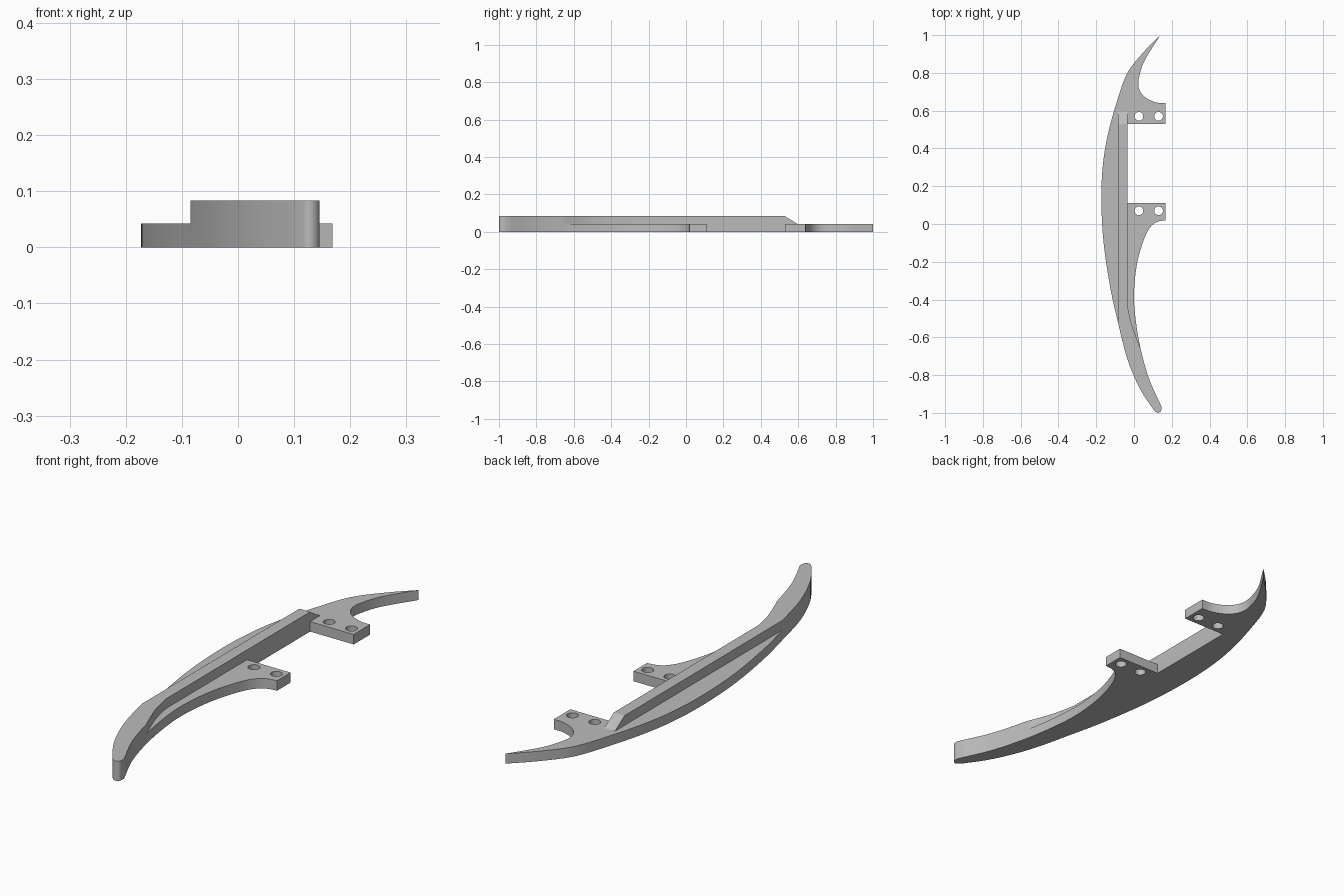
import bpy, bmesh, math
from mathutils import Vector

cube = bpy.data.objects.get("Cube")
if cube:
    bpy.data.objects.remove(cube)

PLATE, TOP = 0.042, 0.083

grey = bpy.data.materials.new("plain grey")
grey.use_nodes = True
grey.diffuse_color = (0.5, 0.5, 0.5, 1)
grey.node_tree.nodes["Principled BSDF"].inputs["Base Color"].default_value = (0.5, 0.5, 0.5, 1)


def smooth_path(points, steps=4):
    """Catmull-Rom curve through the points."""
    p = [Vector(q) for q in points]
    p = [2 * p[0] - p[1]] + p + [2 * p[-1] - p[-2]]
    out = []
    for a, b, c, d in zip(p, p[1:], p[2:], p[3:]):
        for i in range(steps):
            t = i / steps
            out.append(0.5 * (2 * b + (c - a) * t + (2 * a - 5 * b + 4 * c - d) * t ** 2
                              + (3 * b - a - 3 * c + d) * t ** 3))
    return out + [p[-2]]


def prism(name, outline, low, high):
    bm = bmesh.new()
    face = bm.faces.new([bm.verts.new((q[0], q[1], low)) for q in outline])
    new = bmesh.ops.extrude_face_region(bm, geom=[face])["geom"]
    bmesh.ops.translate(bm, vec=(0, 0, high - low),
                        verts=[v for v in new if isinstance(v, bmesh.types.BMVert)])
    bmesh.ops.recalc_face_normals(bm, faces=bm.faces)
    mesh = bpy.data.meshes.new(name)
    bm.to_mesh(mesh)
    bm.free()
    mesh.materials.append(grey)
    obj = bpy.data.objects.new(name, mesh)
    bpy.context.collection.objects.link(obj)
    return obj


def combine(target, other, operation):
    mod = target.modifiers.new(operation.lower(), "BOOLEAN")
    mod.operation, mod.object, mod.solver = operation, other, "EXACT"
    bpy.context.view_layer.objects.active = target
    bpy.ops.object.modifier_apply(modifier=mod.name)
    bpy.data.objects.remove(other)


# Edge curves, running anticlockwise from the pointed rear tip
outer = smooth_path([(0.14, 1), (0.055, 0.915), (-0.035, 0.8), (-0.09, 0.65), (-0.137, 0.48),
                     (-0.164, 0.32), (-0.173, 0.13), (-0.161, -0.1), (-0.125, -0.34),
                     (-0.085, -0.52), (-0.037, -0.71), (0.03, -0.87), (0.105, -0.985)])
tip = smooth_path([(0.105, -0.985), (0.125, -1), (0.143, -0.99), (0.145, -0.965)])
inner = smooth_path([(0.145, -0.965), (0.08, -0.82), (0.035, -0.66), (0.008, -0.5), (0, -0.36),
                     (0.018, -0.2), (0.057, -0.07), (0.09, -0.013), (0.125, 0.012), (0.168, 0.02)])
hook = smooth_path([(0.168, 0.64), (0.12, 0.643), (0.066, 0.666), (0.034, 0.7), (0.023, 0.74),
                    (0.03, 0.79), (0.06, 0.873), (0.14, 1)])
notch = [(0.168, 0.11), (-0.035, 0.11), (-0.035, 0.53), (0.168, 0.53)]

# Flat bow-shaped plate with two mounting tabs
body = prism("bow_body", outer[:-1] + tip[:-1] + inner + notch + hook[:-1], 0, PLATE)

# Raised rib that widens into the full-height front tip
blend = smooth_path([(0.035, -0.66), (0.008, -0.59), (-0.016, -0.52), (-0.035, -0.43)])
tail = [q for q in outer if q.y < -0.519]
front_inner = [q for q in inner if q.y < -0.661]
rib = prism("rib", [(-0.085, 0.595)] + tail[:-1] + tip[:-1] + front_inner + blend
            + [(-0.035, 0.595)], PLATE, TOP)

# Sloped rear end of the rib
bm = bmesh.new()
bm.from_mesh(rib.data)
bmesh.ops.bisect_plane(bm, geom=bm.verts[:] + bm.edges[:] + bm.faces[:],
                       plane_co=(0, 0.53, TOP), plane_no=(0, TOP - PLATE, 0.0651),
                       clear_outer=True)
bmesh.ops.holes_fill(bm, edges=[e for e in bm.edges if e.is_boundary], sides=0)
bmesh.ops.recalc_face_normals(bm, faces=bm.faces)
bm.to_mesh(rib.data)
bm.free()
combine(body, rib, "UNION")

# Two screw holes in each tab
for y in (0.07, 0.57):
    for x in (0.026, 0.13):
        circle = [(x + 0.023 * math.cos(a * math.tau / 32), y + 0.023 * math.sin(a * math.tau / 32))
                  for a in range(32)]
        combine(body, prism("hole_cutter", circle, -0.1, 0.2), "DIFFERENCE")

bpy.ops.object.select_all(action="DESELECT")
body.select_set(True)
bpy.context.view_layer.objects.active = body
bpy.ops.object.shade_smooth_by_angle(angle=math.radians(30))
